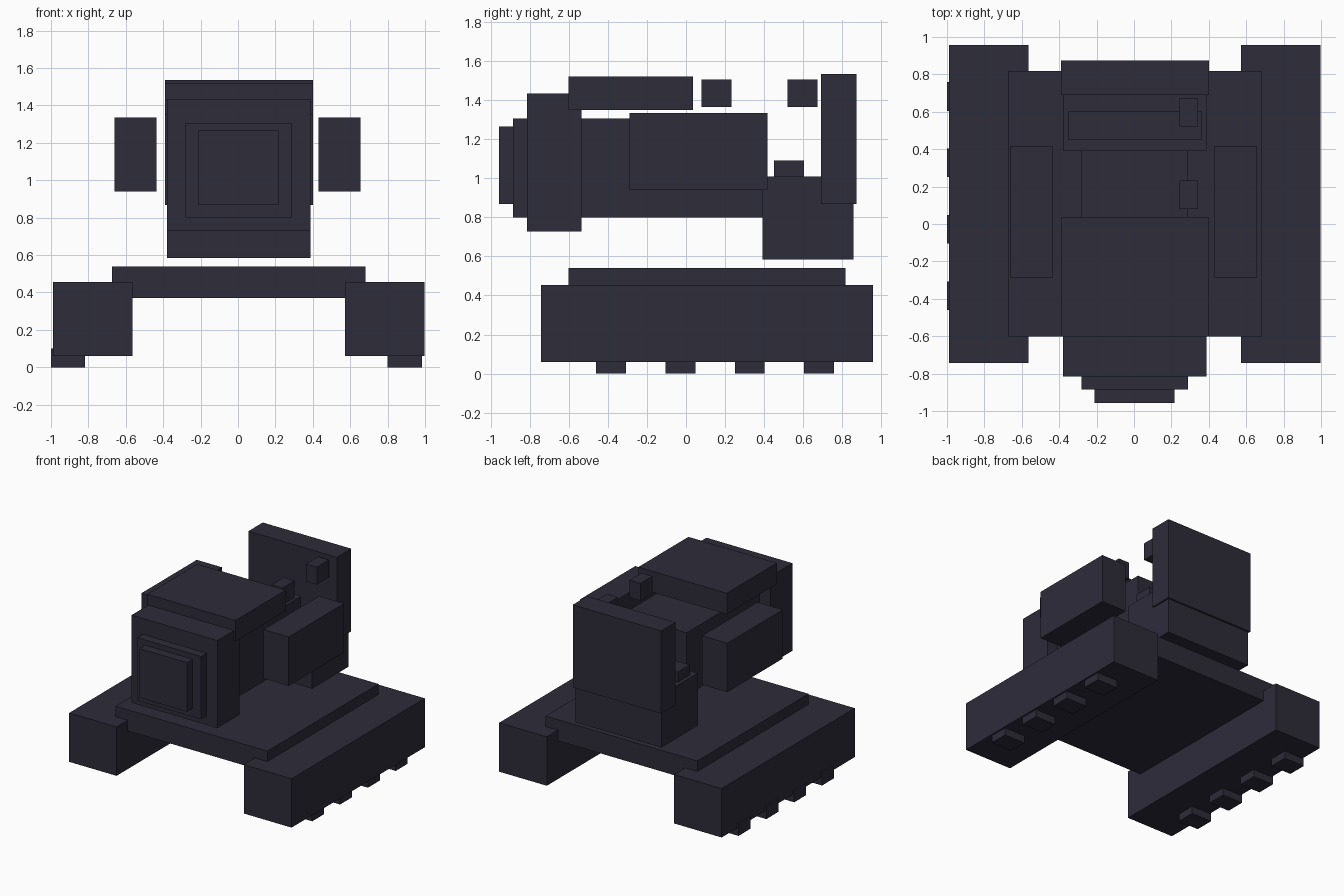
import bpy

if "Cube" in bpy.data.objects:
    bpy.data.objects.remove(bpy.data.objects["Cube"], do_unlink=True)

# Single dark slate paint
slate = bpy.data.materials.new("dark_slate")
slate.use_nodes = True
color = (0.027, 0.025, 0.042, 1.0)
slate.diffuse_color = color
slate.node_tree.nodes["Principled BSDF"].inputs["Base Color"].default_value = color


def box(name, x, y, z):
    """Box spanning the given (min, max) range on each axis."""
    spans = (x, y, z)
    bpy.ops.mesh.primitive_cube_add(size=1, location=[(a + b) / 2 for a, b in spans])
    ob = bpy.context.object
    ob.name = ob.data.name = name
    for v in ob.data.vertices:
        for i, (a, b) in enumerate(spans):
            v.co[i] *= b - a
    ob.data.materials.append(slate)
    return ob


# Chassis: two side tracks joined by a deck
box("left_track", (0.573, 0.998), (-0.742, 0.957), (0.06, 0.455))
box("right_track", (-0.988, -0.565), (-0.742, 0.957), (0.06, 0.455))
box("deck", (-0.673, 0.683), (-0.602, 0.817), (0.37, 0.54))

# Tread blocks under each track
for i in range(4):
    y = -0.46 + i * 0.355
    box(f"left_tread_{i + 1}", (0.8, 0.985), (y, y + 0.153), (0, 0.1))
    box(f"right_tread_{i + 1}", (-1.0, -0.818), (y, y + 0.153), (0, 0.1))

# Body: long core with a wide front collar and stepped nose
box("body_core", (-0.28, 0.29), (-0.886, 0.392), (0.8, 1.307))
box("front_collar", (-0.38, 0.387), (-0.815, -0.535), (0.728, 1.435))
box("nose_plate", (-0.21, 0.216), (-0.957, -0.87), (0.868, 1.265))
box("roof_slab", (-0.39, 0.4), (-0.602, 0.036), (1.35, 1.52))

# Side pods
box("left_pod", (0.431, 0.656), (-0.29, 0.418), (0.94, 1.335))
box("right_pod", (-0.661, -0.436), (-0.29, 0.418), (0.94, 1.335))

# Rear seat with tall backrest
box("seat_base", (-0.38, 0.387), (0.392, 0.857), (0.585, 1.008))
box("seat_cushion", (-0.35, 0.36), (0.45, 0.605), (0.98, 1.09))
box("seat_back", (-0.39, 0.4), (0.69, 0.873), (0.868, 1.535))

# Small knobs beside the seat
for name, y in (("front_knob", 0.08), ("rear_knob", 0.52)):
    box(name, (0.243, 0.341), (y, y + 0.153), (1.365, 1.505))
